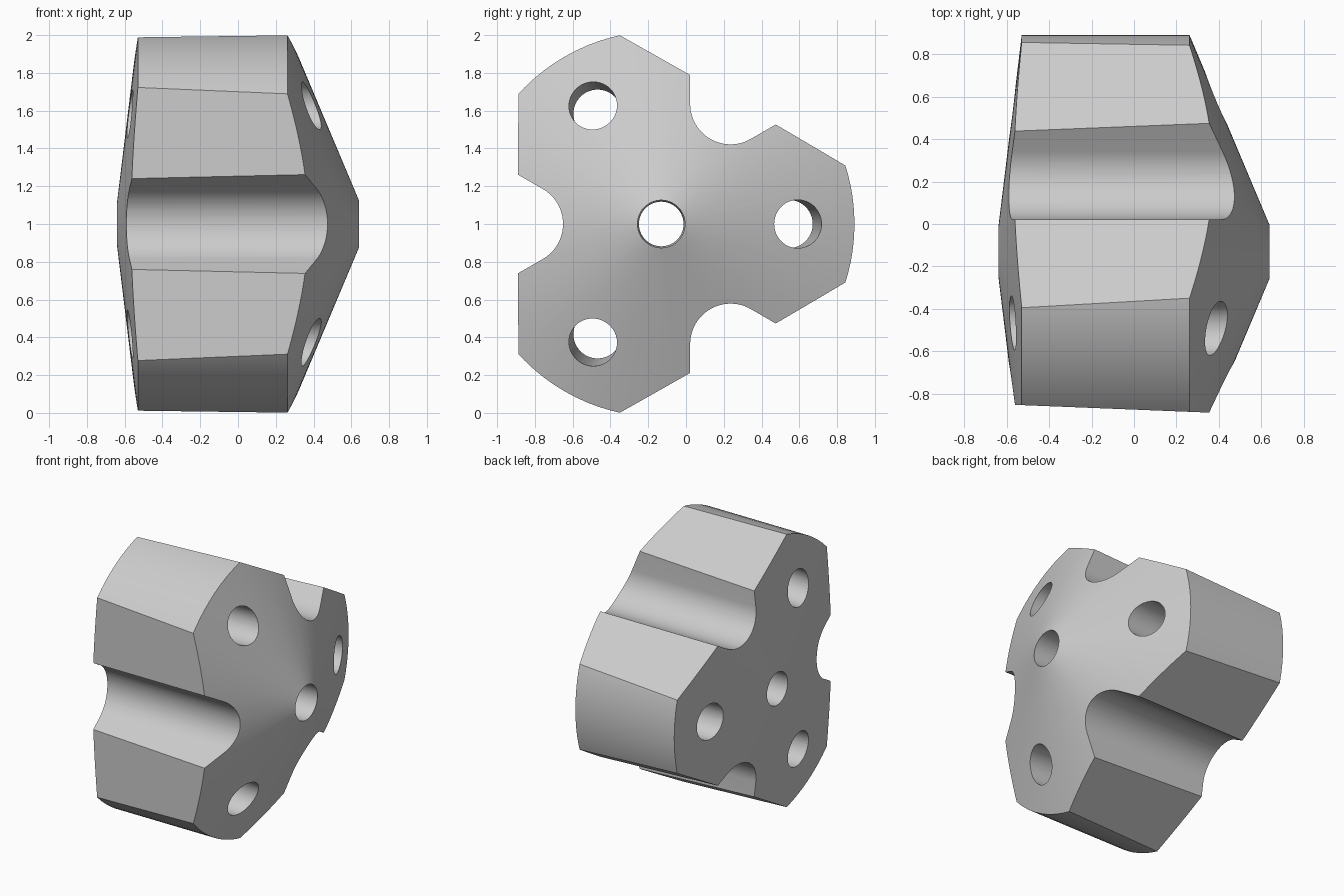
import bpy, bmesh
from math import sin, cos, tau, radians

if "Cube" in bpy.data.objects:
    bpy.data.objects.remove(bpy.data.objects["Cube"])

AXIS_Y, AXIS_Z = -0.131, 1.0   # hub axis runs along x


def place(x, u, v, angle):
    """Point at height u outward and v sideways from the hub axis."""
    c, s = cos(angle), sin(angle)
    return (x, AXIS_Y + u * c - v * s, AXIS_Z + u * s + v * c)


def loft_object(name, rings, close):
    """Join equal rings with quads; wrap round or cap the ends."""
    bm = bmesh.new()
    rows = [[bm.verts.new(p) for p in ring] for ring in rings]
    n = len(rows[0])
    pairs = list(zip(rows, rows[1:]))
    if close:
        pairs.append((rows[-1], rows[0]))
    else:
        bm.faces.new(rows[0])
        bm.faces.new(rows[-1])
    for a, b in pairs:
        for i in range(n):
            j = (i + 1) % n
            bm.faces.new((a[i], a[j], b[j], b[i]))
    bmesh.ops.recalc_face_normals(bm, faces=bm.faces)
    mesh = bpy.data.meshes.new(name)
    bm.to_mesh(mesh)
    bm.free()
    obj = bpy.data.objects.new(name, mesh)
    bpy.context.collection.objects.link(obj)
    return obj


def cutter(name, outline, slope, angle):
    """Prism along x whose outline leans outward by slope."""
    rings = [[place(x, u + slope * x, v, angle) for u, v in outline] for x in (-1, 1)]
    obj = loft_object(name, rings, False)
    obj.hide_render = True
    return obj


# Hub body: double cone with a straight rim and a central bore
profile = [(-0.64, 0.118), (-0.53, 1.023), (0.262, 1.023), (0.64, 0.126)]
SEG = 96
body = loft_object("drill_hub", [[place(x, r, 0, tau * i / SEG) for i in range(SEG)]
                                 for x, r in profile], True)

# Outlines of the tapered flats, the flared grooves and the leaning holes
flat = [(0.745, -1.3), (1.6, -1.3), (1.6, 1.3), (0.745, 1.3)]
arc = [(0.734 + 0.214 * cos(radians(a)), 0.214 * sin(radians(a))) for a in range(120, 241, 5)]
(u0, v0), (u1, v1) = arc[0], arc[-1]
groove = [(u0 + 0.52, v0 + 0.30)] + arc + [(u1 + 0.52, v1 - 0.30)]
hole = [(0.703 + 0.128 * cos(tau * i / 48), 0.128 * sin(tau * i / 48)) for i in range(48)]

cutters = []
for k in range(3):
    lobe = tau * k / 3
    gap = lobe + tau / 6
    cutters += [cutter("flat_cutter", flat, 0.04, gap),
                cutter("groove_cutter", groove, 0, gap),
                cutter("hole_cutter", hole, 0.052, lobe)]

# Apply the cuts
bpy.context.view_layer.objects.active = body
for c in cutters:
    mod = body.modifiers.new(c.name, "BOOLEAN")
    mod.operation = "DIFFERENCE"
    mod.solver = "EXACT"
    mod.object = c
    bpy.ops.object.modifier_apply(modifier=mod.name)
for c in cutters:
    bpy.data.objects.remove(c)

# Plain grey finish
grey = bpy.data.materials.new("plain_grey")
grey.use_nodes = True
colour = (0.6, 0.6, 0.6, 1)
grey.diffuse_color = colour
grey.node_tree.nodes["Principled BSDF"].inputs["Base Color"].default_value = colour
body.data.materials.clear()
body.data.materials.append(grey)

# Smooth the round surfaces, keep the cut edges crisp
bpy.ops.object.select_all(action="DESELECT")
body.select_set(True)
bpy.ops.object.shade_smooth_by_angle(angle=radians(20))
